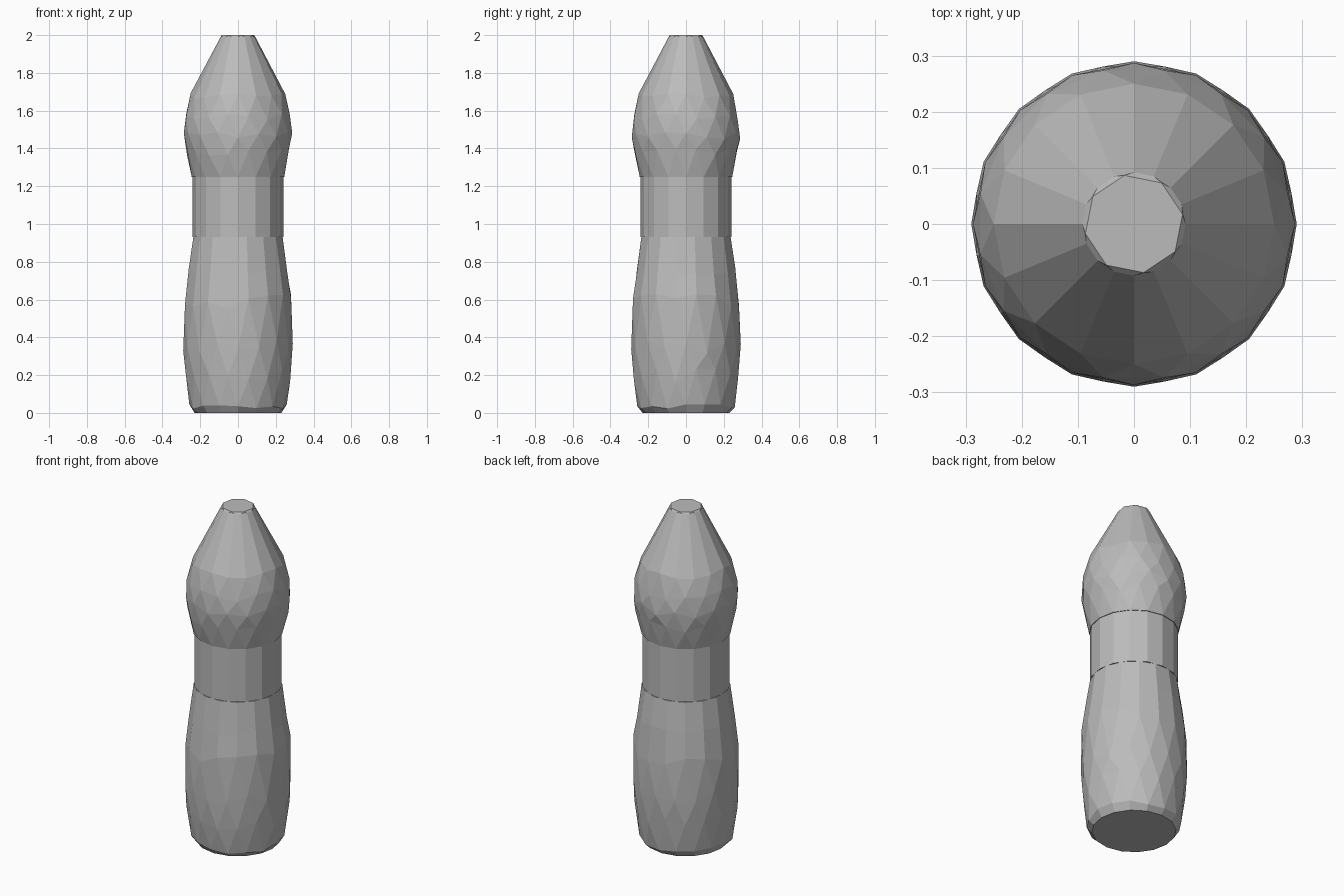
import bpy, bmesh, math, random

random.seed(4)
SIDES = 16

cube = bpy.data.objects.get("Cube")
if cube:
    bpy.data.objects.remove(cube)

# Single grey material
grey = bpy.data.materials.new("plain_grey")
grey.use_nodes = True
colour = (0.5, 0.5, 0.5, 1)
grey.diffuse_color = colour
grey.node_tree.nodes["Principled BSDF"].inputs["Base Color"].default_value = colour


def ring(bm, radius, z, shift, wobble):
    """One ring of vertices, turned by shift steps, with slight unevenness in height."""
    verts = []
    for i in range(SIDES):
        a = (i + shift) * math.tau / SIDES
        dz = random.uniform(-wobble, wobble)
        verts.append(bm.verts.new((radius * math.cos(a), radius * math.sin(a), z + dz)))
    return verts


def turned_part(name, profile, pointed=False):
    """Faceted turned solid; profile rows are radius, height, turn, wobble."""
    bm = bmesh.new()
    shift, rings = 0, []
    for radius, z, turn, wobble in profile:
        shift += turn
        rings.append(ring(bm, radius, z, shift, wobble))
    for low, high, row in zip(rings, rings[1:], profile[1:]):
        for i in range(SIDES):
            j = (i + 1) % SIDES
            if row[2]:
                bm.faces.new((low[i], low[j], high[i]))
                bm.faces.new((low[j], high[j], high[i]))
            else:
                bm.faces.new((low[i], low[j], high[j], high[i]))
    bm.faces.new(rings[0][::-1])
    bm.faces.new(rings[-1])
    if pointed:
        # Fuse neighbouring pairs so the tip has half as many sides
        for i in range(0, SIDES, 2):
            a, b = rings[-1][i], rings[-1][i + 1]
            bmesh.ops.pointmerge(bm, verts=[a, b], merge_co=(a.co + b.co) / 2)
    bmesh.ops.recalc_face_normals(bm, faces=bm.faces)
    mesh = bpy.data.meshes.new(name)
    bm.to_mesh(mesh)
    bm.free()
    mesh.materials.append(grey)
    obj = bpy.data.objects.new(name, mesh)
    bpy.context.collection.objects.link(obj)


# Bulging lower body with a chamfered foot
turned_part("body", [
    (0.23, 0, 0, 0),
    (0.258, 0.035, 0, 0.015),
    (0.281, 0.2, 0.5, 0.04),
    (0.29, 0.36, 0.5, 0.05),
    (0.286, 0.59, 0.5, 0.04),
    (0.266, 0.75, 0, 0.02),
    (0.241, 0.93, 0, 0),
])

# Straight neck band
turned_part("neck", [
    (0.241, 0.932, 0, 0),
    (0.241, 1.25, 0, 0),
])

# Rounded head tapering to a small flat tip
turned_part("head", [
    (0.245, 1.25, 0, 0),
    (0.275, 1.38, 0.5, 0.02),
    (0.287, 1.47, 0.5, 0.02),
    (0.279, 1.57, 0.5, 0.02),
    (0.25, 1.68, 0.5, 0.015),
    (0.092, 1.99, 0, 0),
    (0.09, 2.0, 0, 0),
], pointed=True)
